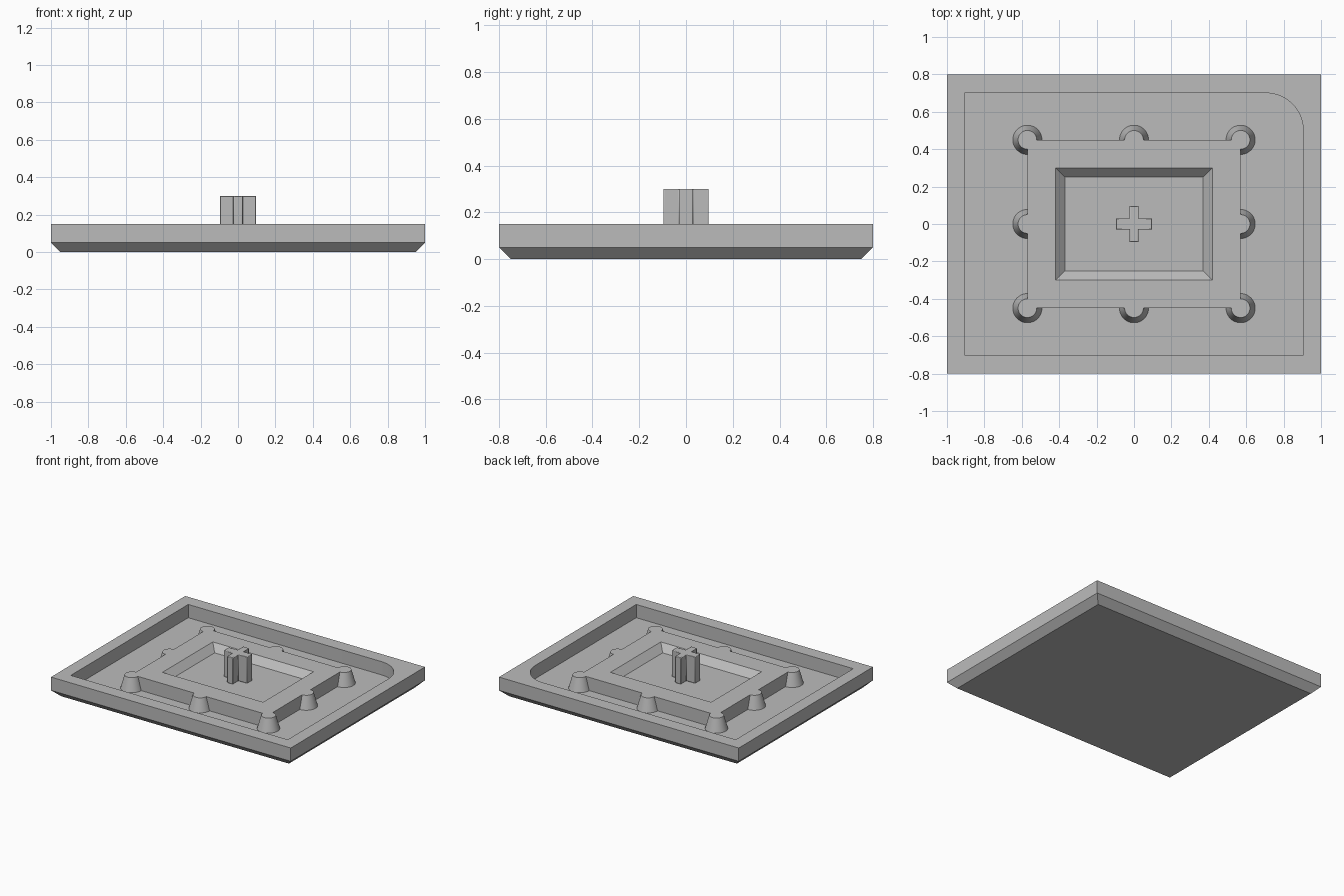
import bpy, bmesh
from math import cos, sin, pi, radians

cube = bpy.data.objects.get("Cube")
if cube:
    bpy.data.objects.remove(cube, do_unlink=True)

grey = bpy.data.materials.new("plain grey")
grey.use_nodes = True
colour = (0.5, 0.5, 0.5, 1)
grey.diffuse_color = colour
grey.node_tree.nodes["Principled BSDF"].inputs["Base Color"].default_value = colour

TOP, FLOOR, POCKET = 0.15, 0.05, 0.10


def rect(hx, hy):
    return [(-hx, -hy), (hx, -hy), (hx, hy), (-hx, hy)]


def ring(bm, outline, z):
    return [bm.verts.new((x, y, z)) for x, y in outline]


def loft(bm, rings):
    for a, b in zip(rings, rings[1:]):
        n = len(a)
        for i in range(n):
            j = (i + 1) % n
            bm.faces.new((a[i], a[j], b[j], b[i]))


def finish(bm, name):
    bmesh.ops.recalc_face_normals(bm, faces=bm.faces)
    mesh = bpy.data.meshes.new(name)
    bm.to_mesh(mesh)
    bm.free()
    mesh.materials.append(grey)
    obj = bpy.data.objects.new(name, mesh)
    bpy.context.collection.objects.link(obj)
    return obj


def select(obj):
    bpy.ops.object.select_all(action='DESELECT')
    obj.select_set(True)
    bpy.context.view_layer.objects.active = obj


# Tray: chamfered underside, flat rim, recess with one rounded corner
bm = bmesh.new()
shell = [ring(bm, rect(0.95, 0.75), 0), ring(bm, rect(1, 0.8), 0.05), ring(bm, rect(1, 0.8), TOP)]
loft(bm, shell)
bm.faces.new(shell[0])
hx, hy, r, steps = 0.905, 0.70, 0.2, 16
arc = [(hx - r + r * cos(t * pi / 2 / steps), hy - r + r * sin(t * pi / 2 / steps))
       for t in range(steps + 1)]
recess = [(-hx, -hy), (hx, -hy)] + arc + [(-hx, hy)]
walls = [ring(bm, recess, TOP), ring(bm, recess, FLOOR)]
loft(bm, walls)
bm.faces.new(walls[1])
rim = [bm.edges.get((loop[i - 1], loop[i]))
       for loop in (shell[2], walls[0]) for i in range(len(loop))]
bmesh.ops.triangle_fill(bm, edges=rim, use_beauty=True, normal=(0, 0, 1))
tray = finish(bm, "tray")

# Raised island with a sloped pocket
bm = bmesh.new()
steps_in = [ring(bm, rect(0.57, 0.45), FLOOR), ring(bm, rect(0.57, 0.45), TOP),
            ring(bm, rect(0.42, 0.30), TOP), ring(bm, rect(0.37, 0.25), POCKET)]
loft(bm, steps_in)
bm.faces.new(steps_in[0])
bm.faces.new(steps_in[-1])
island = finish(bm, "island")

# Tapered posts around the island, merged into it
bm = bmesh.new()
circle = [(cos(2 * pi * i / 48), sin(2 * pi * i / 48)) for i in range(48)]
for ix in (-1, 0, 1):
    for iy in (-1, 0, 1):
        if ix or iy:
            post = [ring(bm, [(ix * 0.57 + rad * x, iy * 0.45 + rad * y) for x, y in circle], z)
                    for rad, z in ((0.078, FLOOR), (0.05, TOP))]
            loft(bm, post)
            bm.faces.new(post[0])
            bm.faces.new(post[1])
posts = finish(bm, "posts")
union = island.modifiers.new("merge posts", 'BOOLEAN')
union.operation = 'UNION'
union.solver = 'EXACT'
union.object = posts
select(island)
bpy.ops.object.modifier_apply(modifier=union.name)
bpy.data.objects.remove(posts, do_unlink=True)

# Upright cross-shaped stem in the pocket
bm = bmesh.new()
a, wx, wy = 0.097, 0.024, 0.03
plus = [(wx, a), (wx, wy), (a, wy), (a, -wy), (wx, -wy), (wx, -a)]
plus += [(-x, -y) for x, y in plus]
stem = [ring(bm, plus, POCKET), ring(bm, plus, 0.30)]
loft(bm, stem)
bm.faces.new(stem[0])
bm.faces.new(stem[1])
cross = finish(bm, "cross_stem")
soften = cross.modifiers.new("soft edges", 'BEVEL')
soften.width = 0.004
soften.segments = 2

for obj in (tray, island, cross):
    select(obj)
    bpy.ops.object.shade_smooth_by_angle(angle=radians(30))
